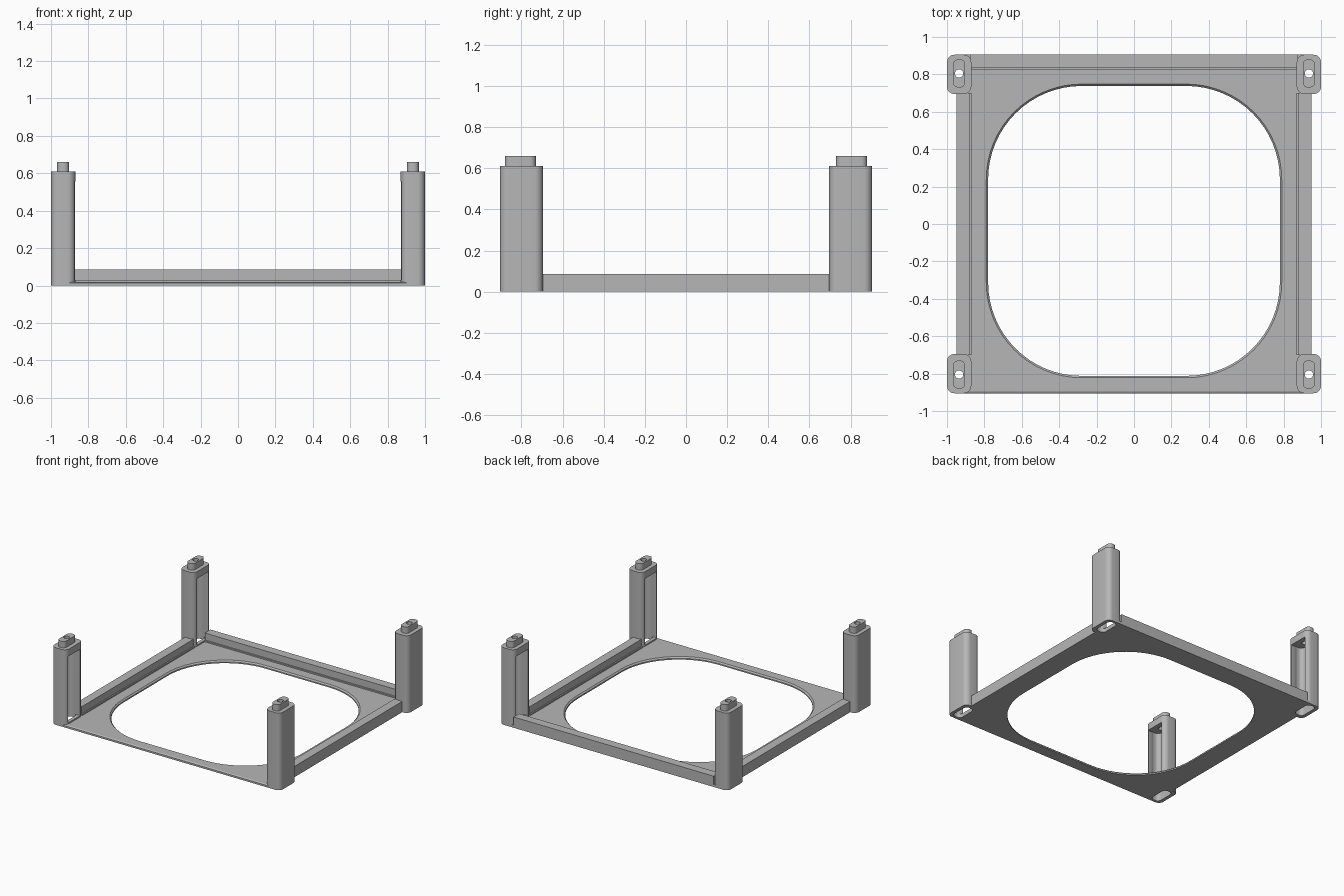
import bpy, bmesh, math

cube = bpy.data.objects.get("Cube")
if cube:
    bpy.data.objects.remove(cube, do_unlink=True)

grey = bpy.data.materials.new("light grey plastic")
grey.use_nodes = True
grey.diffuse_color = (0.47, 0.47, 0.47, 1)
bsdf = next(n for n in grey.node_tree.nodes if n.type == 'BSDF_PRINCIPLED')
bsdf.inputs["Base Color"].default_value = grey.diffuse_color

FLOOR_TOP, LEG_TOP, PEG_TOP, RAIL_TOP = 0.02, 0.61, 0.66, 0.085


def rounded(cx, cy, w, d, r, z, seg=8):
    """Ring of points around a rounded rectangle of full size w by d."""
    pts = []
    for q, (sx, sy) in enumerate([(1, 1), (-1, 1), (-1, -1), (1, -1)]):
        for i in range(seg + 1):
            a = math.pi / 2 * (q + i / seg)
            pts.append((cx + sx * (w / 2 - r) + r * math.cos(a),
                        cy + sy * (d / 2 - r) + r * math.sin(a), z))
    return pts


def rect(cx, cy, w, d, z):
    return [(cx + sx * w / 2, cy + sy * d / 2, z)
            for sx, sy in [(1, 1), (-1, 1), (-1, -1), (1, -1)]]


def loft(name, rings):
    """Closed solid skinned through rings of equal point count."""
    bm = bmesh.new()
    loops = [[bm.verts.new(p) for p in ring] for ring in rings]
    n = len(loops[0])
    for a, b in zip(loops, loops[1:]):
        for i in range(n):
            j = (i + 1) % n
            bm.faces.new((a[i], a[j], b[j], b[i]))
    bm.faces.new(loops[0])
    bm.faces.new(loops[-1])
    bmesh.ops.recalc_face_normals(bm, faces=bm.faces)
    mesh = bpy.data.meshes.new(name)
    bm.to_mesh(mesh)
    bm.free()
    mesh.materials.append(grey)
    obj = bpy.data.objects.new(name, mesh)
    bpy.context.collection.objects.link(obj)
    return obj


def cut(obj, *cutters):
    """Subtract the cutters, bake the result and discard them."""
    for c in cutters:
        c.hide_render = True
        mod = obj.modifiers.new("cut", 'BOOLEAN')
        mod.operation, mod.solver, mod.object = 'DIFFERENCE', 'EXACT', c
    bpy.context.view_layer.update()
    deps = bpy.context.evaluated_depsgraph_get()
    mesh = bpy.data.meshes.new_from_object(obj.evaluated_get(deps))
    obj.modifiers.clear()
    obj.data = mesh
    for c in cutters:
        bpy.data.objects.remove(c, do_unlink=True)


def leg_outline(sx, sy, z):
    return rounded(sx * 0.935, sy * 0.80, 0.13, 0.21, 0.04, z)


corners = [(sx, sy) for sx in (-1, 1) for sy in (-1, 1)]
parts = []

# Floor with a large rounded opening, chamfered at its upper rim
floor = loft("floor_plate", [rect(0, 0, 1.9, 1.81, 0),
                             rect(0, 0, 1.9, 1.81, 0.014),
                             rect(0, 0.005, 1.9, 1.80, FLOOR_TOP)])
opening = loft("opening_cutter", [
    rounded(0, -0.037, 1.56 + 2 * g, 1.55 + 2 * g, 0.5 + g, z, 16)
    for g, z in [(0, -0.1), (0, 0.01), (0.01, FLOOR_TOP), (0.01, 0.1)]])
cut(floor, opening, *[loft("corner_cutter", [leg_outline(sx, sy, -0.1),
                                             leg_outline(sx, sy, 0.1)])
                      for sx, sy in corners])
parts.append(floor)

# Hollow corner legs, open to the inside, each with a drilled peg on top
for sx, sy in corners:
    label = ("left" if sx > 0 else "right") + "_" + ("back" if sy > 0 else "front")
    x, y = sx * 0.935, sy * 0.805

    def drill():
        return loft("drill_cutter", [rounded(x, y, 0.044, 0.044, 0.0219, z, 6)
                                     for z in (0.4, 0.8)])

    leg = loft(label + "_leg", [leg_outline(sx, sy, 0), leg_outline(sx, sy, LEG_TOP)])
    socket = loft("socket_cutter", [rounded(x, y, 0.075, 0.16, 0.03, z)
                                    for z in (-0.1, 0.56)])
    channel = loft("channel_cutter", [rect(sx * 0.87, y, 0.13, 0.15, z)
                                      for z in (0.03, 0.555)])
    cut(leg, socket, channel, drill())
    peg = loft(label + "_peg", [rounded(x, y, 0.065, 0.15, 0.028, z)
                                for z in (LEG_TOP, PEG_TOP)])
    cut(peg, drill())
    parts += [leg, peg]


# Raised rails on three sides, each with a low inner ledge
def rail_profile(outer, inner):
    return [(outer, FLOOR_TOP), (outer, RAIL_TOP), (inner, RAIL_TOP),
            (inner, 0.03), (inner - 0.01, 0.03), (inner - 0.01, FLOOR_TOP)]


for sx, label in [(1, "left"), (-1, "right")]:
    parts.append(loft(label + "_rail", [
        [(sx * u, y, z) for u, z in rail_profile(0.95, 0.88)] for y in (-0.7, 0.7)]))
parts.append(loft("back_rail", [
    [(x, u, z) for u, z in rail_profile(0.905, 0.835)] for x in (-0.875, 0.875)]))

# Smooth the rounded corners and keep hard edges crisp
for obj in bpy.context.selected_objects:
    obj.select_set(False)
for obj in parts:
    obj.select_set(True)
bpy.context.view_layer.objects.active = floor
bpy.ops.object.shade_smooth_by_angle(angle=math.radians(30))
